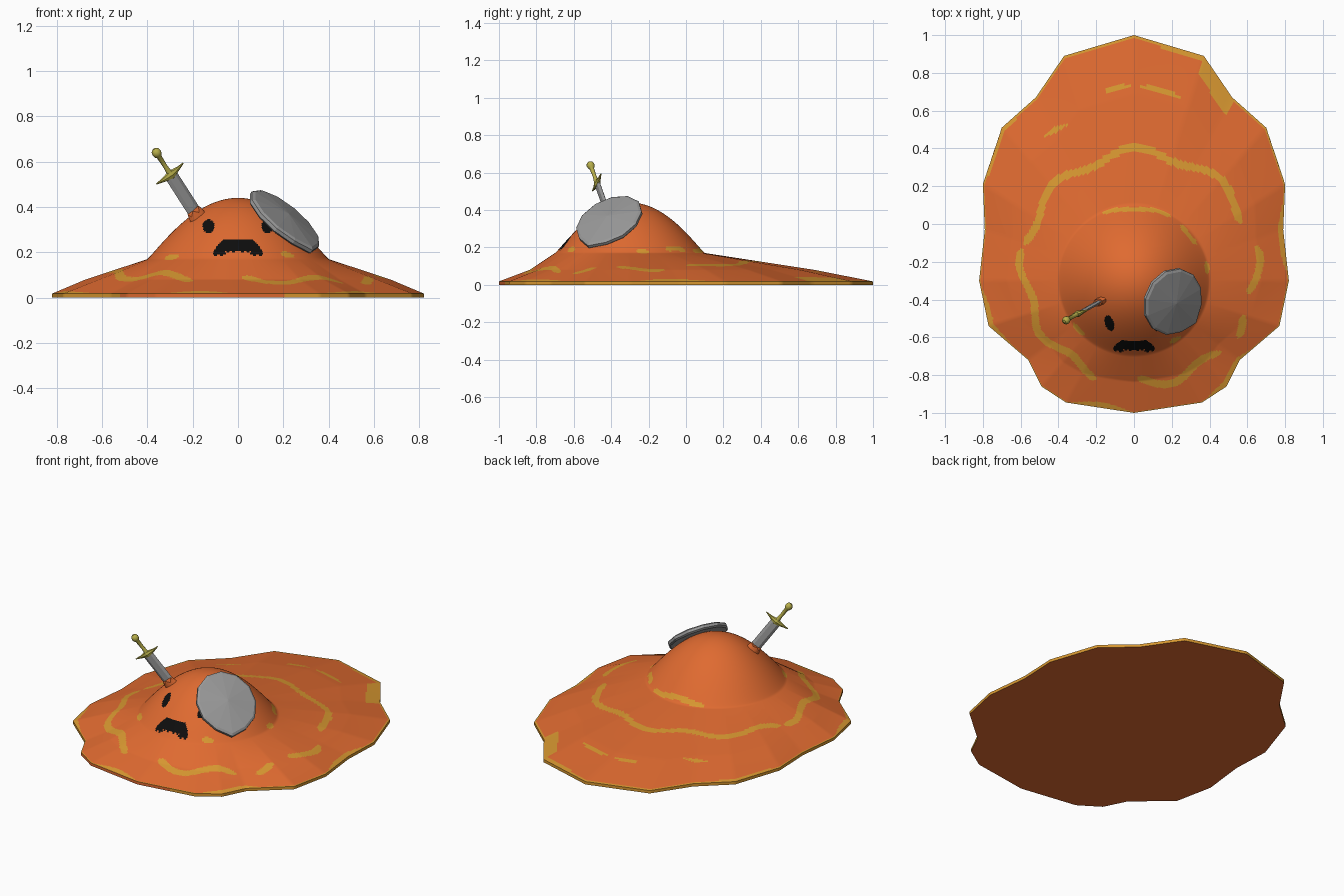
import bpy, bmesh, math
from mathutils import Vector, Matrix

if "Cube" in bpy.data.objects:
    bpy.data.objects.remove(bpy.data.objects["Cube"])


def material(name, rgb):
    m = bpy.data.materials.new(name)
    m.diffuse_color = (*rgb, 1)
    m.use_nodes = True
    m.node_tree.nodes["Principled BSDF"].inputs["Base Color"].default_value = m.diffuse_color
    return m


ORANGE = material("orange goo", (0.74, 0.145, 0.03))
YELLOW = material("yellow ripple", (0.68, 0.31, 0.03))
BLACK = material("face black", (0.004, 0.004, 0.004))
STEEL = material("steel grey", (0.32, 0.32, 0.32))
BRASS = material("brass", (0.48, 0.43, 0.07))


def add_object(name, verts, faces, mats, frame=Matrix()):
    me = bpy.data.meshes.new(name)
    me.from_pydata(verts, [], faces)
    ob = bpy.data.objects.new(name, me)
    bpy.context.collection.objects.link(ob)
    for m in mats:
        me.materials.append(m)
    bm = bmesh.new()
    bm.from_mesh(me)
    bmesh.ops.recalc_face_normals(bm, faces=bm.faces)
    bm.to_mesh(me)
    bm.free()
    ob.matrix_world = frame
    return ob


def smooth(ob):
    bpy.ops.object.select_all(action='DESELECT')
    ob.select_set(True)
    bpy.context.view_layer.objects.active = ob
    bpy.ops.object.shade_smooth_by_angle(angle=math.radians(40))


def loft(name, rings, mat, frame):
    """Skin equal-length rings and cap both ends."""
    n = len(rings[0])
    verts = [p for r in rings for p in r]
    faces = [(k*n+i, k*n+(i+1) % n, (k+1)*n+(i+1) % n, (k+1)*n+i)
             for k in range(len(rings)-1) for i in range(n)]
    faces += [tuple(range(n))[::-1], tuple(range(len(verts)-n, len(verts)))]
    return add_object(name, verts, faces, [mat], frame)


def circle(r, z, k=10):
    return [(r*math.cos(2*math.pi*i/k), r*math.sin(2*math.pi*i/k), z) for i in range(k)]


def frame_from(x, y, z, origin):
    m = Matrix((x, y, z)).transposed().to_4x4()
    m.translation = origin
    return m


# Slime body: polar sheet around the head, with a jagged mirrored rim
CENTRE, DOME, RIM = Vector((0, -.3)), .4, .018
half = [(0, -1), (.36, -.945), (.49, -.86), (.56, -.72), (.77, -.54), (.82, -.30),
        (.79, -.03), (.80, .21), (.70, .51), (.52, .67), (.37, .89), (0, 1)]
outline = [Vector(p) - CENTRE for p in half + [(-x, y) for x, y in half[-2:0:-1]]]
spokes = []
for a, b in zip(outline, outline[1:] + outline[:1]):
    k = math.ceil(math.degrees(a.angle(b)))
    spokes += [a.lerp(b, j/k) for j in range(k)]
N, STEPS = len(spokes), 60


def profile(s, p):
    """Radius and height of ring s along spoke p: dome first, then skirt."""
    if s <= STEPS:
        u = s/STEPS
        return DOME*u, .17 + .27*max(0, 1-u*u)**1.1
    t = s/STEPS - 1
    tm = .65 - .2*max(0, -p.normalized().y)
    z = .17 - .09*t/tm if t < tm else .08 - (.08-RIM)*(t-tm)/(1-tm)
    return DOME + (p.length-DOME)*t, z


verts = [(*CENTRE, .44)]
for s in range(1, 2*STEPS+1):
    for p in spokes:
        r, z = profile(s, p)
        verts.append((*(CENTRE + p.normalized()*r), z))
verts += [(*(CENTRE + p), 0) for p in spokes]
faces = [(0, 1+i, 1+(i+1) % N) for i in range(N)]
for s in range(2*STEPS):
    a, b = 1+s*N, 1+(s+1)*N
    faces += [(a+i, b+i, b+(i+1) % N, a+(i+1) % N) for i in range(N)]
faces.append(tuple(range(len(verts)-N, len(verts)))[::-1])
body = add_object("slime_body", verts, faces, [ORANGE, YELLOW, BLACK])


# Ripples: broken wavy rings, listed as arcs in degrees around the head
MAIN = [(28, 162), (164, 249), (272, 321), (331, 343), (353, 376)]
INNER = [(60, 115), (30, 50), (5, 15), (215, 228), (300, 310)]
OUTER = [(75, 88), (91, 99)]


def in_arc(arcs, deg):
    """Fade factor: 0 outside the arcs, up to 1 inside, rounded at the ends."""
    for a, b in arcs:
        for v in (deg, deg+360):
            if a < v < b:
                return min(1, min(v-a, b-v)/3)**.5
    return 0


def in_ripple(d, R):
    th = math.atan2(d.y, d.x)
    deg, r = math.degrees(th) % 360, d.length
    main = .61 + .03*math.cos(th) + .07*math.sin(th) + .025*math.sin(9*th)
    inner = .385 + .008*math.sin(7*th)
    edge = .09 if 61 < deg < 73 else .03*max(0, math.sin(6*th))
    return (abs(r-main) < .021*in_arc(MAIN, deg)
            or abs(r-inner) < .012*in_arc(INNER, deg)
            or abs(r-1.01-.02*math.sin(9*th)) < .013*in_arc(OUTER, deg)
            or abs(r-.9) < .014*in_arc([(113, 122)], deg)
            or R-r < edge)


# Face: two eyes and a ragged frown
def in_face(x, y, z):
    if y > CENTRE.y:
        return False
    x = abs(x)
    eye = ((x-.13)/.026)**2 + ((z-.315)/.03)**2 < 1
    top = .256 - max(0, x-.065)*1.1
    bottom = (.203 if x < .055 else .186) + .006*math.sin(x*230)
    return eye or (x < .108 and bottom < z < top)


for f in body.data.polygons:
    c = f.center
    if f.normal.z < -.9:
        continue
    if in_face(*c):
        f.material_index = 2
    elif c.z < RIM*.6:
        f.material_index = 0 if c.y < -.8 and c.x < .2 else 1
    elif c.z < RIM+.0015 or in_ripple(c.xy - CENTRE, spokes[f.index % N].length):
        f.material_index = 1
smooth(body)

# Shield: rounded top, pointed tip, raised faceted boss
n = Vector((.58, -.31, .75)).normalized()
d = Vector((.56, -.52, -.65))
d = (d - n*d.dot(n)).normalized()
shield = frame_from(n.cross(d), d, n, (.195, -.405, .33))
shape = [(.18*math.sin(a), -.195*math.cos(a) if math.cos(a) > -.9 else .215)
         for a in (math.pi*i/6 for i in range(12))]
loft("shield", [[(x*s, y*s, z) for x, y in shape] for s, z in
                [(.95, 0), (1, .008), (1, .024), (.93, .032), (.01, .052)]], STEEL, shield)

# Sword: local z runs from the head to the pommel, local x along the guard
axis = Vector((-.52, -.29, .81)).normalized()
g = Vector((.115, .045, .09))
g = (g - axis*g.dot(axis)).normalized()
sword = frame_from(g, axis.cross(g), axis, (-.18, -.41, .36))
loft("sword_blade", [[(3.1*x, 1.1*y, z) for x, y, z in circle(.01, z, 6)]
                     for z in (-.07, .222)], STEEL, sword)
guard = [(x, .003 + .019*(1-abs(x)/.078)**1.3) for x in (-.078, -.045, -.02, 0, .02, .045, .078)]
loft("sword_guard", [[(x, .8*b, .225 + a + 1.3*x*x) for a, b, _ in circle(r, 0, 8)]
                     for x, r in guard], BRASS, sword)
grip = loft("sword_grip", [circle(r, z) for r, z in
                           [(.015, .225), (.01, .27), (.012, .325), (.019, .333),
                            (.022, .346), (.018, .359), (.008, .367)]], BRASS, sword)
smooth(grip)

# Goo clinging to the blade where it enters the head
goo = loft("blade_goo", [[(x, y*.55, z + max(0, z)*.5*math.sin(3*i))
                          for i, (x, y, _) in enumerate(circle(r, 0))]
                         for r, z in [(.05, -.05), (.042, -.01), (.034, .025)]], ORANGE, sword)
smooth(goo)
